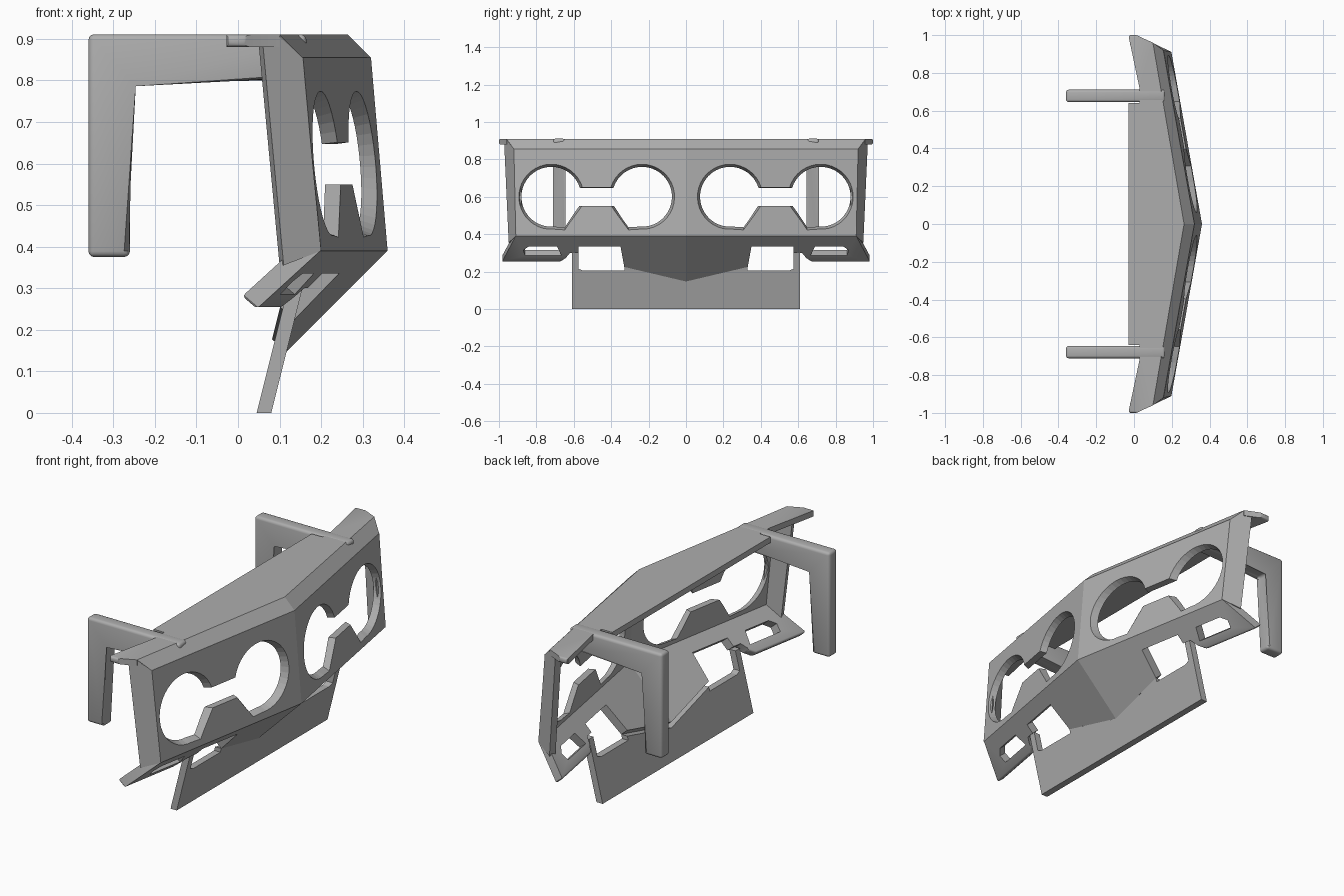
import bpy, bmesh, math
from mathutils import Vector

cube = bpy.data.objects.get("Cube")
if cube:
    bpy.data.objects.remove(cube, do_unlink=True)

GREY = (0.42, 0.42, 0.42, 1)
mat = bpy.data.materials.new("plain grey")
mat.use_nodes = True
mat.diffuse_color = GREY
mat.node_tree.nodes["Principled BSDF"].inputs["Base Color"].default_value = GREY

SWEEP = 0.178   # how far the bumper sweeps back along its width


def make_object(name, bm):
    bmesh.ops.recalc_face_normals(bm, faces=bm.faces)
    mesh = bpy.data.meshes.new(name)
    bm.to_mesh(mesh)
    bm.free()
    mesh.materials.append(mat)
    obj = bpy.data.objects.new(name, mesh)
    bpy.context.collection.objects.link(obj)
    return obj


def loft(name, front, back, round_rule=None, radius=0.013):
    """Solid between two matching outlines; edges picked by a rule are rounded."""
    bm = bmesh.new()
    a = [bm.verts.new(p) for p in front]
    b = [bm.verts.new(p) for p in back]
    bm.faces.new(a)
    bm.faces.new(b[::-1])
    for i in range(len(a)):
        j = (i + 1) % len(a)
        bm.faces.new((a[i], b[i], b[j], a[j]))
    if round_rule:
        edges = [e for e in bm.edges if all(round_rule(v.co) for v in e.verts)]
        bmesh.ops.bevel(bm, geom=edges, offset=radius, segments=3,
                        profile=0.5, affect='EDGES', clamp_overlap=True)
    return make_object(name, bm)


def plate(name, outline, offset, round_rule=None, radius=0.013):
    pts = [Vector(p) for p in outline]
    return loft(name, pts, [p + Vector(offset) for p in pts], round_rule, radius)


def cut(obj, cutter):
    cutter.hide_render = True
    cutter.hide_viewport = True
    cutter.display_type = 'WIRE'
    mod = obj.modifiers.new("opening", 'BOOLEAN')
    mod.operation = 'DIFFERENCE'
    mod.solver = 'EXACT'
    mod.object = cutter


def mirror(obj):
    mod = obj.modifiers.new("mirror", 'MIRROR')
    mod.use_axis = (False, True, False)


def face_point(y, z, shift=0):
    return Vector((0.32 + 0.086 * (0.855 - z) - SWEEP * y + shift, y, z))


def valance_point(y, z, shift=0):
    return Vector((z - 0.03 - SWEEP * y + shift, y, z))


def skid_point(y, z):
    return Vector((0.08 + 0.25 * z, y, z))


# Front face with a twin lamp opening on each side
face = plate("front_face", [face_point(*p) for p in
             [(0, 0.855), (0.92, 0.855), (0.91, 0.39), (0, 0.39)]], (-0.035, 0, 0))


def lamp_outline(r, shift):
    half = []
    for i in range(29):
        a = math.radians(163 - i * 258 / 28)
        half.append((0.2425 + r * math.cos(a), r * math.sin(a)))
    d = r - 0.175
    half += [(0.17, -0.178 - d), (0.078 - d, -0.05)]
    pts = half + [(-u, v) for u, v in reversed(half)]
    return [face_point(0.4775 + u, 0.6 + v, shift) for u, v in pts]


cut(face, loft("lamp_cutter", lamp_outline(0.182, 0.02), lamp_outline(0.152, -0.055)))
mirror(face)

# Sloped band between the face and the top
mirror(plate("top_chamfer", [(0.32, 0, 0.855), (0.155, 0.92, 0.855),
                             (0.1, 0.96, 0.91), (0.265, 0, 0.91)], (-0.035, 0, -0.01)))

# Top plate with arm notches and pointed tips
top = [(0.265, 0), (0.1, 0.96), (0.02, 1), (-0.03, 1),
       (0.03, 0.715), (0.03, 0.64), (-0.03, 0.64), (-0.03, 0)]
mirror(plate("top_plate", [(x, y, 0.91) for x, y in top], (0, 0, -0.03),
             lambda c: c.x < 0.025 and c.y > 0.9, 0.012))

# End panels
mirror(plate("end_panel", [(0.155, 0.92, 0.855), (0.2, 0.91, 0.39), (0.11, 0.948, 0.355),
                           (0.06, 0.972, 0.885), (0.1, 0.958, 0.905)], (-0.01, -0.035, 0)))

# Lower valance with wings, slotted on each side
valance = [(0, 0.39), (0.91, 0.39), (0.985, 0.25), (0.67, 0.25), (0.64, 0.27), (0.62, 0.3),
           (0.575, 0.3), (0.575, 0.335), (0.35, 0.335), (0.33, 0.225), (0, 0.147)]
lower = plate("lower_valance", [valance_point(*p) for p in valance], (-0.035, 0, 0.03),
              lambda c: c.z < 0.31 and c.y > 0.63, 0.01)
slot = [(0.665, 0.285), (0.69, 0.335), (0.84, 0.335), (0.87, 0.315), (0.86, 0.285)]
cut(lower, loft("slot_cutter", [valance_point(*p) + Vector((0.035, 0, -0.03)) for p in slot],
                [valance_point(*p) + Vector((-0.07, 0, 0.06)) for p in slot]))
mirror(lower)

# Skid plate with its two upright posts
skid = [(0, 0), (0.61, 0), (0.61, 0.31), (0.575, 0.31), (0.575, 0.215),
        (0.55, 0.205), (0.33, 0.205), (0.33, 0.225), (0, 0.147)]
mirror(plate("skid_plate", [skid_point(*p) for p in skid], (-0.035, 0, 0)))

# Mounting arms
arm = [(-0.36, 0.911), (0.165, 0.911), (0.165, 0.8), (-0.26, 0.8), (-0.26, 0.375), (-0.36, 0.375)]
arms = plate("mounting_arm", [(x, 0.645, z) for x, z in arm], (0, 0.066, 0),
             lambda c: True, 0.014)
mirror(arms)

# Crisp edges, smooth rounded ones
for obj in bpy.context.collection.objects:
    if obj.type == 'MESH' and obj.name in ("mounting_arm", "top_plate", "lower_valance"):
        bpy.ops.object.select_all(action='DESELECT')
        obj.select_set(True)
        bpy.context.view_layer.objects.active = obj
        bpy.ops.object.shade_smooth_by_angle(angle=math.radians(35))
